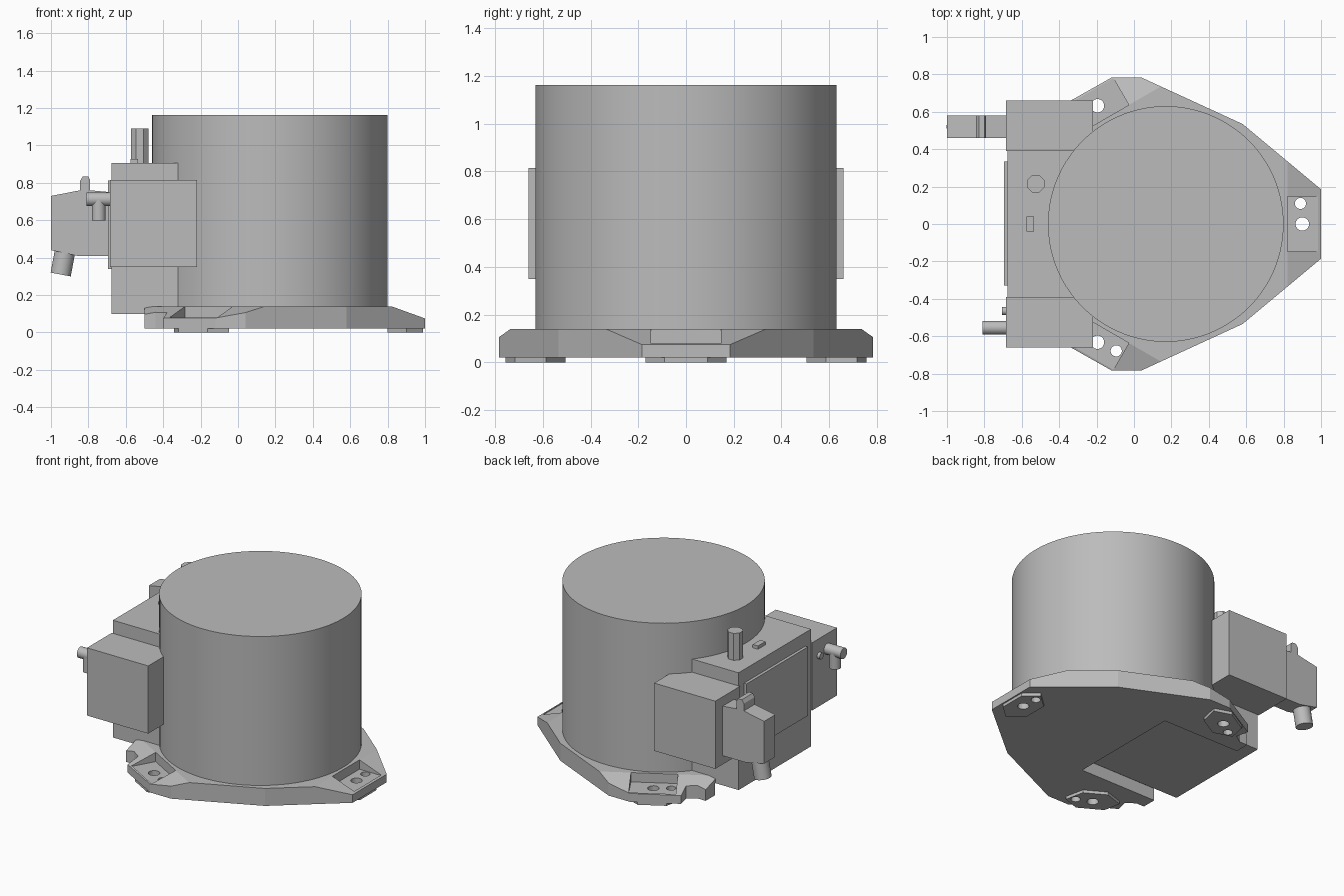
import bpy, math
from mathutils import Matrix, Vector

cube = bpy.data.objects.get("Cube")
if cube:
    bpy.data.objects.remove(cube, do_unlink=True)

grey = bpy.data.materials.new("plain_grey")
grey.use_nodes = True
COLOUR = (0.5, 0.5, 0.5, 1)
grey.diffuse_color = COLOUR
grey.node_tree.nodes["Principled BSDF"].inputs["Base Color"].default_value = COLOUR

AXIS_X = 0.17                      # the canister and its three lobes share this axis
UPRIGHT = Matrix(((1, 0, 0, 0), (0, 0, -1, 0), (0, 1, 0, 0), (0, 0, 0, 1)))


def prism(name, pts, lo, hi, matrix=Matrix()):
    """Extrude a counter-clockwise outline from lo to hi, then place it."""
    n = len(pts)
    verts = [matrix @ Vector((x, y, h)) for h in (lo, hi) for x, y in pts]
    faces = [tuple(reversed(range(n))), tuple(range(n, 2 * n))]
    faces += [(i, (i + 1) % n, n + (i + 1) % n, n + i) for i in range(n)]
    mesh = bpy.data.meshes.new(name)
    mesh.from_pydata(verts, [], faces)
    mesh.materials.append(grey)
    obj = bpy.data.objects.new(name, mesh)
    bpy.context.collection.objects.link(obj)
    return obj


def box(name, x, y, z, matrix=Matrix()):
    return prism(name, [(x[0], y[0]), (x[1], y[0]), (x[1], y[1]), (x[0], y[1])], *z, matrix)


def rod(name, start, end, radius, sides=32, smooth=True):
    a, b = Vector(start), Vector(end)
    turn = (b - a).to_track_quat('Z', 'Y').to_matrix().to_4x4()
    angles = [2 * math.pi * (i + 0.5) / sides for i in range(sides)]
    ring = [(radius * math.cos(t), radius * math.sin(t)) for t in angles]
    obj = prism(name, ring, 0, (b - a).length, Matrix.Translation(a) @ turn)
    if smooth:
        bpy.ops.object.select_all(action='DESELECT')
        obj.select_set(True)
        bpy.context.view_layer.objects.active = obj
        bpy.ops.object.shade_smooth_by_angle(angle=math.radians(30))
    return obj


def cut(target, cutters):
    bpy.context.view_layer.objects.active = target
    for cutter in cutters:
        mod = target.modifiers.new("cut", 'BOOLEAN')
        mod.operation, mod.solver, mod.object = 'DIFFERENCE', 'EXACT', cutter
        bpy.ops.object.modifier_apply(modifier=mod.name)


# Canister
rod("canister", (AXIS_X, 0, 0.13), (AXIS_X, 0, 1.163), 0.63, 96)

# Base plate, mirrored across y
half = [(1, 0.185), (0.58, 0.535), (0.04, 0.783), (-0.12, 0.783), (-0.40, 0.625),
        (-0.38, 0.54), (-0.44, 0.5), (-0.5, 0.5), (-0.5, 0.3)]
base = prism("base_plate", half + [(x, -y) for x, y in reversed(half)], 0.02, 0.14)
helpers = [box("slot_cutter", (-0.8, 0.085), (-0.4, 0.4), (-0.1, 0.105))]
cut(base, helpers)

# Sloped lobes with a recessed pocket, a foot and two through holes each
slope = [(0.65, 0.14), (0.83, 0.075), (1.1, -0.0225), (1.1, 0.3), (0.65, 0.3)]
foot_shape = [(0.63, -0.08), (0.73, -0.17), (0.82, -0.09), (0.82, 0.09), (0.73, 0.17), (0.63, 0.08)]
for side, degrees in (("left", 0), ("back", 120), ("front", 240)):
    place = Matrix.Translation((AXIS_X, 0, 0)) @ Matrix.Rotation(math.radians(degrees), 4, 'Z')
    foot = prism(side + "_foot", foot_shape, 0, 0.02, place)
    wedge = prism("slope_cutter", slope, -0.5, 0.5, place @ UPRIGHT)
    pocket = box("pocket_cutter", (0.65, 0.815), (-0.147, 0.147), (0.076, 0.4), place)
    holes = [rod("hole_cutter", place @ Vector((r, t, -0.1)), place @ Vector((r, t, 0.3)), size, 20, False)
             for r, t, size in ((0.73, 0, 0.036), (0.72, 0.11, 0.03))]
    cut(base, [wedge, pocket] + holes)
    cut(foot, holes)
    helpers += [wedge, pocket] + holes
for helper in helpers:
    bpy.data.objects.remove(helper, do_unlink=True)

# Control housing behind the canister, with its side boxes
box("control_housing", (-0.675, 0.085), (-0.393, 0.393), (0.1, 0.905))
box("cover_panel", (-0.695, -0.66), (-0.33, 0.335), (0.34, 0.812))
for side, sign in (("front", -1), ("back", 1)):
    box(side + "_side_box", (-0.685, -0.22), sorted((sign * 0.39, sign * 0.66)), (0.35, 0.815))

# Fittings on top of the housing
rod("top_post", (-0.525, 0.215, 0.9), (-0.525, 0.215, 1.09), 0.05, 8, False)
box("top_tab", (-0.575, -0.535), (-0.04, 0.04), (0.9, 0.928))

# Cable connector with a rounded latch and a tilted spout
connector = [(-0.68, 0.41), (-0.68, 0.75), (-0.79, 0.76), (-0.79, 0.815), (-0.8, 0.833),
             (-0.83, 0.833), (-0.845, 0.81), (-0.845, 0.76), (-1, 0.73), (-1, 0.44), (-0.86, 0.41)]
prism("cable_connector", connector, -0.58, -0.46, UPRIGHT)
rod("cable_spout", (-0.92, 0.52, 0.46), (-0.948, 0.52, 0.31), 0.055)

# Tee fitting and small knob
rod("tee_pipe", (-0.67, -0.555, 0.712), (-0.81, -0.555, 0.712), 0.037)
rod("tee_outlet", (-0.745, -0.555, 0.712), (-0.745, -0.555, 0.6), 0.037)
rod("small_knob", (-0.67, -0.465, 0.7), (-0.705, -0.465, 0.7), 0.022, 16)
